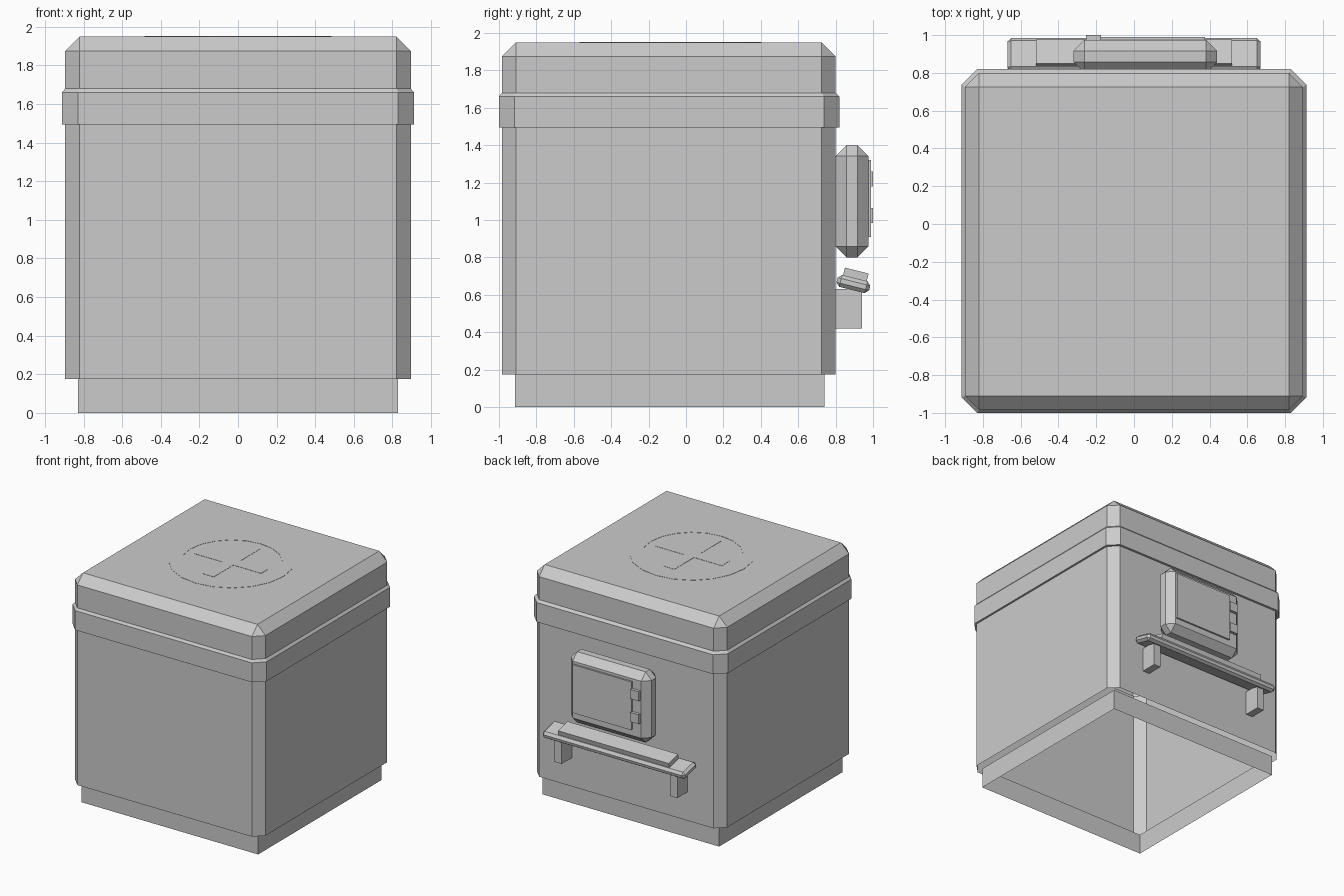
import bpy, bmesh, math
from mathutils import Matrix, Vector

if "Cube" in bpy.data.objects:
    bpy.data.objects.remove(bpy.data.objects["Cube"])

GREY = bpy.data.materials.new("plain_grey")
GREY.diffuse_color = (0.6, 0.6, 0.6, 1)
GREY.use_nodes = True
GREY.node_tree.nodes["Principled BSDF"].inputs["Base Color"].default_value = GREY.diffuse_color


def finish(name, bm):
    mesh = bpy.data.meshes.new(name)
    bm.to_mesh(mesh)
    bm.free()
    mesh.materials.append(GREY)
    obj = bpy.data.objects.new(name, mesh)
    bpy.context.collection.objects.link(obj)
    return obj


def ring(hx, y0, y1, z, c):
    """Counter-clockwise rectangle with corners cut by c."""
    return [(-hx + c, y0, z), (hx - c, y0, z), (hx, y0 + c, z), (hx, y1 - c, z),
            (hx - c, y1, z), (-hx + c, y1, z), (-hx, y1 - c, z), (-hx, y0 + c, z)]


def loft(name, rings, cap=False):
    """Open shell through a stack of rings, optionally closed at the top."""
    bm = bmesh.new()
    rows = [[bm.verts.new(p) for p in r] for r in rings]
    for a, b in zip(rows, rows[1:]):
        n = len(a)
        for i in range(n):
            j = (i + 1) % n
            bm.faces.new((a[i], a[j], b[j], b[i]))
    if cap:
        bm.faces.new(rows[-1])
    bmesh.ops.remove_doubles(bm, verts=bm.verts, dist=1e-5)
    return finish(name, bm)


def box(name, lo, hi, bevel=0.0, tilt=0.0):
    """Box between two corners, with chamfered edges and a tilt about x."""
    lo, hi = Vector(lo), Vector(hi)
    bm = bmesh.new()
    bmesh.ops.create_cube(bm, size=1, matrix=Matrix.Diagonal((*(hi - lo), 1)))
    if bevel:
        bmesh.ops.bevel(bm, geom=bm.edges[:], offset=bevel, segments=1,
                        affect='EDGES', profile=0.5)
    bm.transform(Matrix.Translation((lo + hi) / 2) @ Matrix.Rotation(tilt, 4, 'X'))
    return finish(name, bm)


def plate(name, outline, z, thick):
    """Thin flat plate from an outline."""
    bm = bmesh.new()
    face = bm.faces.new([bm.verts.new((x, y, z)) for x, y in outline])
    top = bmesh.ops.extrude_face_region(bm, geom=[face])["geom"]
    bmesh.ops.translate(bm, vec=(0, 0, thick),
                        verts=[v for v in top if isinstance(v, bmesh.types.BMVert)])
    bmesh.ops.recalc_face_normals(bm, faces=bm.faces)
    return finish(name, bm)


def shell(z, c=0.075):
    return ring(0.895, -0.985, 0.80, z, c)


def band(z):
    return ring(0.912, -1.0, 0.82, z, 0.082)


# Open plinth, hollow body, band and chamfered lid
loft("plinth", [ring(0.83, -0.915, 0.74, z, 0) for z in (0, 0.175)])
loft("body", [shell(0.175), shell(1.495)])
loft("band", [shell(1.495), band(1.495), band(1.66), shell(1.68)])
loft("lid", [shell(1.68), shell(1.875), ring(0.82, -0.91, 0.725, 1.95, 0)], cap=True)

# Round emblem on the lid: rim and cross
CY = -0.085
bm = bmesh.new()
rows = []
for r, z in ((0.485, 1.95), (0.485, 1.952), (0.39, 1.952), (0.39, 1.95)):
    rows.append([bm.verts.new((r * math.cos(i * math.tau / 20),
                               CY + r * math.sin(i * math.tau / 20), z))
                 for i in range(20)])
for a, b in zip(rows, rows[1:]):
    for i in range(20):
        j = (i + 1) % 20
        bm.faces.new((a[i], a[j], b[j], b[i]))
finish("emblem_rim", bm)

w, s = 0.05, 0.312
quarter = [(s, -w), (s, w), (w, w)]
cross = []
for k in range(4):
    c, d = round(math.cos(k * math.pi / 2)), round(math.sin(k * math.pi / 2))
    cross += [(x * c - y * d, CY + x * d + y * c) for x, y in quarter]
plate("emblem_cross", cross, 1.95, 0.002)

# Cabinet on the back with door and hinges
box("cabinet", (-0.32, 0.80, 0.80), (0.44, 0.975, 1.40), bevel=0.058)
box("cabinet_door", (-0.18, 0.97, 0.91), (0.375, 0.99, 1.32))
for i, z in enumerate((0.985, 1.18)):
    box(f"hinge_{i + 1}", (-0.255, 0.97, z), (-0.175, 1.0, z + 0.08))

# Sloping shelf on two brackets
TILT = math.radians(-14)
box("shelf", (-0.67, 0.805, 0.625), (0.67, 0.985, 0.69), bevel=0.02, tilt=TILT)
box("shelf_pad", (-0.52, 0.842, 0.68), (0.52, 0.972, 0.73), tilt=TILT)
for side in (-1, 1):
    box("bracket_left" if side < 0 else "bracket_right",
        (side * 0.543 - 0.033, 0.80, 0.42), (side * 0.543 + 0.033, 0.94, 0.63))
